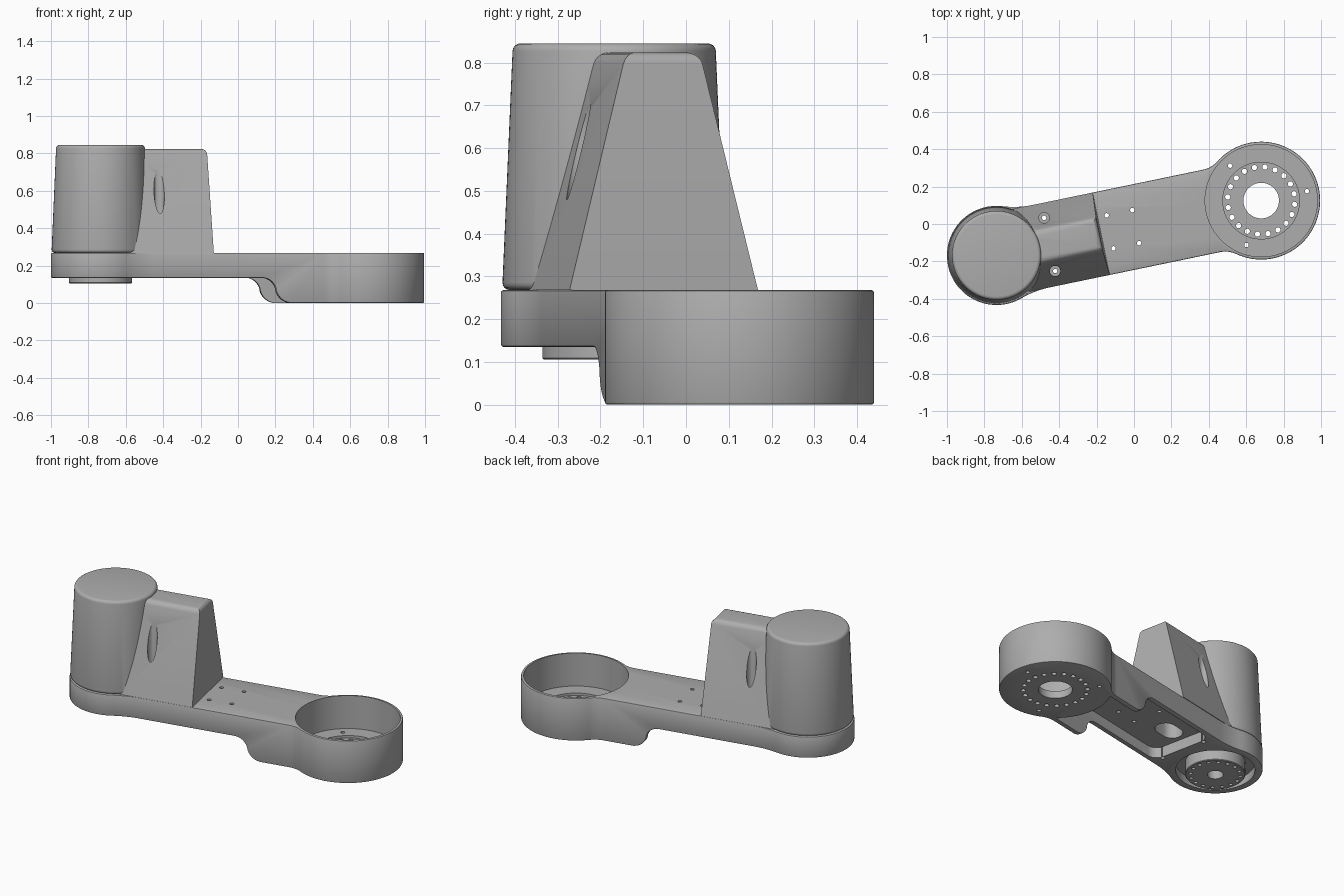
import bpy, bmesh
from math import sin, cos, pi, sqrt, atan2, radians
from mathutils import Matrix

if "Cube" in bpy.data.objects:
    bpy.data.objects.remove(bpy.data.objects["Cube"])

# Arm axis: local x runs from the motor end (origin) to the cup end
MOTOR, CUP = (-0.735, -0.168), (0.68, 0.125)
DX, DY = CUP[0] - MOTOR[0], CUP[1] - MOTOR[1]
LENGTH = sqrt(DX * DX + DY * DY)
PLACE = Matrix.Translation((*MOTOR, 0)) @ Matrix.Rotation(atan2(DY, DX), 4, "Z")
WIDTH, MOTOR_R, CUP_R, TOP = 0.225, 0.265, 0.315, 0.268

grey = bpy.data.materials.new("satin grey")
grey.use_nodes = True
COLOUR = (0.42, 0.42, 0.42, 1)
grey.diffuse_color = COLOUR
grey.node_tree.nodes["Principled BSDF"].inputs["Base Color"].default_value = COLOUR


def make(name, bm):
    bmesh.ops.recalc_face_normals(bm, faces=bm.faces)
    mesh = bpy.data.meshes.new(name)
    bm.to_mesh(mesh)
    bm.free()
    mesh.materials.append(grey)
    obj = bpy.data.objects.new(name, mesh)
    bpy.context.collection.objects.link(obj)
    return obj


def loft(name, low, high):
    """Closed solid between two matching loops of 3D points."""
    bm = bmesh.new()
    a = [bm.verts.new(p) for p in low]
    b = [bm.verts.new(p) for p in high]
    bm.faces.new(a)
    bm.faces.new(b)
    for i in range(len(a)):
        j = (i + 1) % len(a)
        bm.faces.new((a[i], a[j], b[j], b[i]))
    return make(name, bm)


def prism(name, outline, z0, z1):
    return loft(name, [(x, y, z0) for x, y in outline], [(x, y, z1) for x, y in outline])


def arc(cx, cy, r, a0, a1, n):
    return [(cx + r * cos(a0 + (a1 - a0) * i / n), cy + r * sin(a0 + (a1 - a0) * i / n))
            for i in range(n + 1)]


def cone(name, x, y, r0, r1, z0, z1, n=96):
    low, high = arc(x, y, r0, 0, 2 * pi, n)[:-1], arc(x, y, r1, 0, 2 * pi, n)[:-1]
    return loft(name, [(*p, z0) for p in low], [(*p, z1) for p in high])


def drill(x, y, r, z0, z1, n=96):
    return cone("cutter", x, y, r, r, z0, z1, n)


def apply(obj, kind, **settings):
    mod = obj.modifiers.new("step", kind)
    for key, value in settings.items():
        setattr(mod, key, value)
    with bpy.context.temp_override(object=obj, active_object=obj):
        bpy.ops.object.modifier_apply(modifier=mod.name)


def combine(obj, other, operation="DIFFERENCE"):
    apply(obj, "BOOLEAN", object=other, operation=operation, solver="EXACT")
    bpy.data.objects.remove(other)


def bevel(obj, width, segments=1):
    apply(obj, "BEVEL", width=width, segments=segments, limit_method="ANGLE",
          angle_limit=radians(40))


def ring(cx, r, count, hole, z0, z1):
    """Circle of small drill cutters, made as one object."""
    bm = bmesh.new()
    for i in range(count):
        a = 2 * pi * i / count
        at = Matrix.Translation((cx + r * cos(a), r * sin(a), (z0 + z1) / 2))
        bmesh.ops.create_cone(bm, cap_ends=True, segments=16, radius1=hole, radius2=hole,
                              depth=z1 - z0, matrix=at)
    return make("cutter", bm)


def neck(cx, r, f, side):
    """Fillet centre and tangent angle where the arm edge meets an end circle."""
    reach = sqrt((r + f) ** 2 - (WIDTH + f) ** 2)
    return cx + side * reach, WIDTH + f, atan2(WIDTH + f, side * reach)


# Arm outline: two round ends with concave necks, mirrored across the axis
mx, my, ma = neck(0, MOTOR_R, 0.5, 1)
cx, cy, ca = neck(LENGTH, CUP_R, 0.138, -1)
half = arc(0, 0, MOTOR_R, pi, ma, 40)
half += arc(mx, my, 0.5, ma + pi, 1.5 * pi, 12)[1:]
half += arc(cx, cy, 0.138, 1.5 * pi, ca + pi, 12)
half += arc(LENGTH, 0, CUP_R, ca, 0, 48)[1:]
outline = half + [(x, -y) for x, y in half[-2:0:-1]]
arm = prism("arm_body", outline, 0, TOP)

# Raised underside with an S-shaped step toward the cup
step = [(-1, -1), (1.08, -1), (1.08, 0), (1.0, 0)]
step += arc(1.0, 0.09, 0.09, -pi / 2, -pi * 0.92, 10)[1:]
step += arc(0.835, 0.055, 0.08, pi * 0.08, pi / 2, 10)
step += [(-1, 0.135)]
step[2] = (1.08, -0.001)
step[3] = (1.0, -0.001)
combine(arm, loft("cutter", [(x, -1, z) for x, z in step], [(x, 1, z) for x, z in step]))
bevel(arm, 0.006, 2)

# Cavity under the arm, bounded by side walls and the cup
wall = WIDTH - 0.03
swing = atan2(wall, -sqrt(CUP_R ** 2 - wall ** 2))
pocket = arc(LENGTH, 0, CUP_R, swing, 2 * pi - swing, 24)
pocket += arc(0.36, -wall + 0.06, 0.06, -pi / 2, -pi, 6)
pocket += arc(0.36, wall - 0.06, 0.06, pi, pi / 2, 6)
combine(arm, prism("cutter", pocket, -0.5, 0.2))

# Cup bore, stepped floor, centre opening and bolt circle
combine(arm, drill(LENGTH, 0, 0.3, 0.06, 1))
combine(arm, drill(LENGTH, 0, 0.205, 0.045, 1))
combine(arm, drill(LENGTH, 0, 0.095, -1, 1))
combine(arm, ring(LENGTH, 0.18, 20, 0.014, -0.2, 0.2))
combine(arm, ring(LENGTH, 0.25, 3, 0.012, -0.2, 0.2))

# Recess around the output disc
combine(arm, drill(0, 0, 0.222, -0.5, 0.185))

# Motor cover: tapered drum with a rounded top
housing = cone("housing", 0, 0, 0.262, 0.237, TOP, 0.845)
bevel(housing, 0.018, 4)

# Gearbox cover: wedge that narrows toward its top
wedge = loft("wedge", [(0, -WIDTH, TOP), (0.572, -WIDTH, TOP), (0.572, WIDTH, TOP), (0, WIDTH, TOP)],
             [(0, -0.088, 0.824), (0.562, -0.088, 0.824), (0.562, 0.088, 0.824), (0, 0.088, 0.824)])
bm = bmesh.new()
bm.from_mesh(wedge.data)
ridges = [e for e in bm.edges if all(v.co.z > 0.8 for v in e.verts)]
bmesh.ops.bevel(bm, geom=ridges, offset=0.028, segments=5, profile=0.5, affect="EDGES")
bm.to_mesh(wedge.data)
bm.free()
combine(housing, wedge, "UNION")

# Screw wells in the wedge sides, with bolt holes through the arm
for side in (-1, 1):
    combine(housing, drill(0.29, side * 0.145, 0.028, 0.3, 1, 32))
    for part in (housing, arm):
        combine(part, drill(0.29, side * 0.145, 0.012, 0, 1, 16))
    for x in (0.62, 0.76):
        combine(arm, drill(x, side * 0.09, 0.012, 0, 1, 16))

# Oval cable slot rising from the cavity into the wedge
slot = arc(0.45, 0, 0.06, -pi / 2, pi / 2, 16) + arc(0.39, 0, 0.06, pi / 2, 1.5 * pi, 16)
combine(arm, prism("cutter", slot, 0.1, 0.5))
combine(housing, prism("cutter", slot, 0.1, 0.6))

# Output disc below the motor
disc = cone("output_disc", 0, 0, 0.168, 0.168, 0.105, 0.2)
bevel(disc, 0.004)
combine(disc, drill(0, 0, 0.045, 0, 0.17, 48))
combine(disc, ring(0, 0.14, 16, 0.011, 0, 0.15))

# Place along the diagonal and shade
for obj in (arm, housing, disc):
    obj.data.transform(PLACE)
    bpy.ops.object.select_all(action="DESELECT")
    obj.select_set(True)
    bpy.context.view_layer.objects.active = obj
    bpy.ops.object.shade_smooth_by_angle(angle=radians(30))
